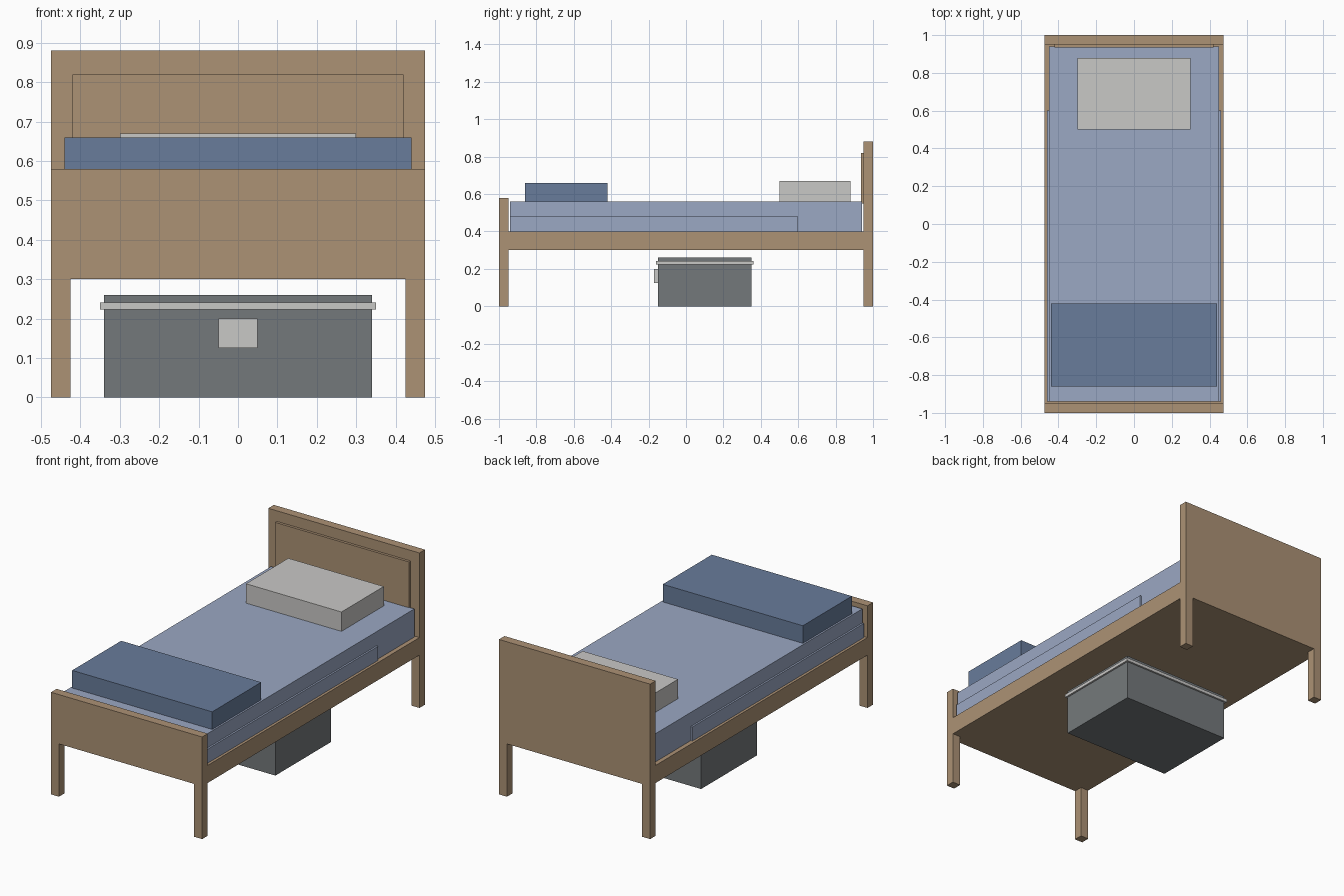
import bpy

cube = bpy.data.objects.get("Cube")
if cube:
    bpy.data.objects.remove(cube, do_unlink=True)


def material(name, rgb):
    """Flat colour from sRGB bytes, stored as linear values."""
    colour = [((c / 255 + 0.055) / 1.055) ** 2.4 for c in rgb] + [1.0]
    mat = bpy.data.materials.new(name)
    mat.use_nodes = True
    mat.diffuse_color = colour
    bsdf = mat.node_tree.nodes["Principled BSDF"]
    bsdf.inputs["Base Color"].default_value = colour
    bsdf.inputs["Roughness"].default_value = 0.8
    return mat


WOOD = material("light_wood", (172, 146, 117))
SHEET = material("pale_blue_sheet", (155, 168, 195))
BLANKET = material("dark_blue_blanket", (104, 124, 155))
LINEN = material("off_white", (201, 200, 198))
GREY = material("trunk_grey", (116, 121, 123))


def box(name, x, y, z, mat):
    """Box spanning the given (low, high) ranges."""
    spans = (x, y, z)
    bpy.ops.mesh.primitive_cube_add(size=1, location=[(a + b) / 2 for a, b in spans])
    obj = bpy.context.object
    obj.name = name
    obj.scale = [b - a for a, b in spans]
    bpy.ops.object.transform_apply(location=False, rotation=False, scale=True)
    obj.data.materials.append(mat)
    return obj


def wide(half):
    return (-half, half)


HALF, POST, RAIL = 0.475, 0.05, 0.30
FOOT, HEAD = (-1, -0.95), (0.95, 1)

# Bed frame: base slab, end boards and four legs
box("bed_base", wide(HALF), (FOOT[1], HEAD[0]), (RAIL, 0.40), WOOD)
box("footboard", wide(HALF), FOOT, (RAIL, 0.58), WOOD)
box("headboard", wide(HALF), HEAD, (RAIL, 0.88), WOOD)
box("headboard_panel", wide(0.42), (0.935, 0.95), (0.55, 0.82), WOOD)
for end, y in (("front", FOOT), ("back", HEAD)):
    box(end + "_left_leg", (HALF - POST, HALF), y, (0, RAIL), WOOD)
    box(end + "_right_leg", (-HALF, POST - HALF), y, (0, RAIL), WOOD)

# Bedding
box("mattress", wide(0.45), wide(0.94), (0.40, 0.56), SHEET)
for side, x in (("left", (0.45, 0.46)), ("right", (-0.46, -0.45))):
    box(side + "_sheet_overhang", x, (-0.94, 0.60), (0.40, 0.48), SHEET)
box("pillow", wide(0.30), (0.50, 0.88), (0.56, 0.67), LINEN)
box("folded_blanket", wide(0.44), (-0.86, -0.42), (0.56, 0.66), BLANKET)

# Storage trunk under the bed
box("trunk", wide(0.34), (-0.15, 0.35), (0, 0.26), GREY)
box("trunk_band", wide(0.35), (-0.16, 0.36), (0.223, 0.241), LINEN)
box("trunk_latch", wide(0.05), (-0.17, -0.15), (0.125, 0.20), LINEN)
